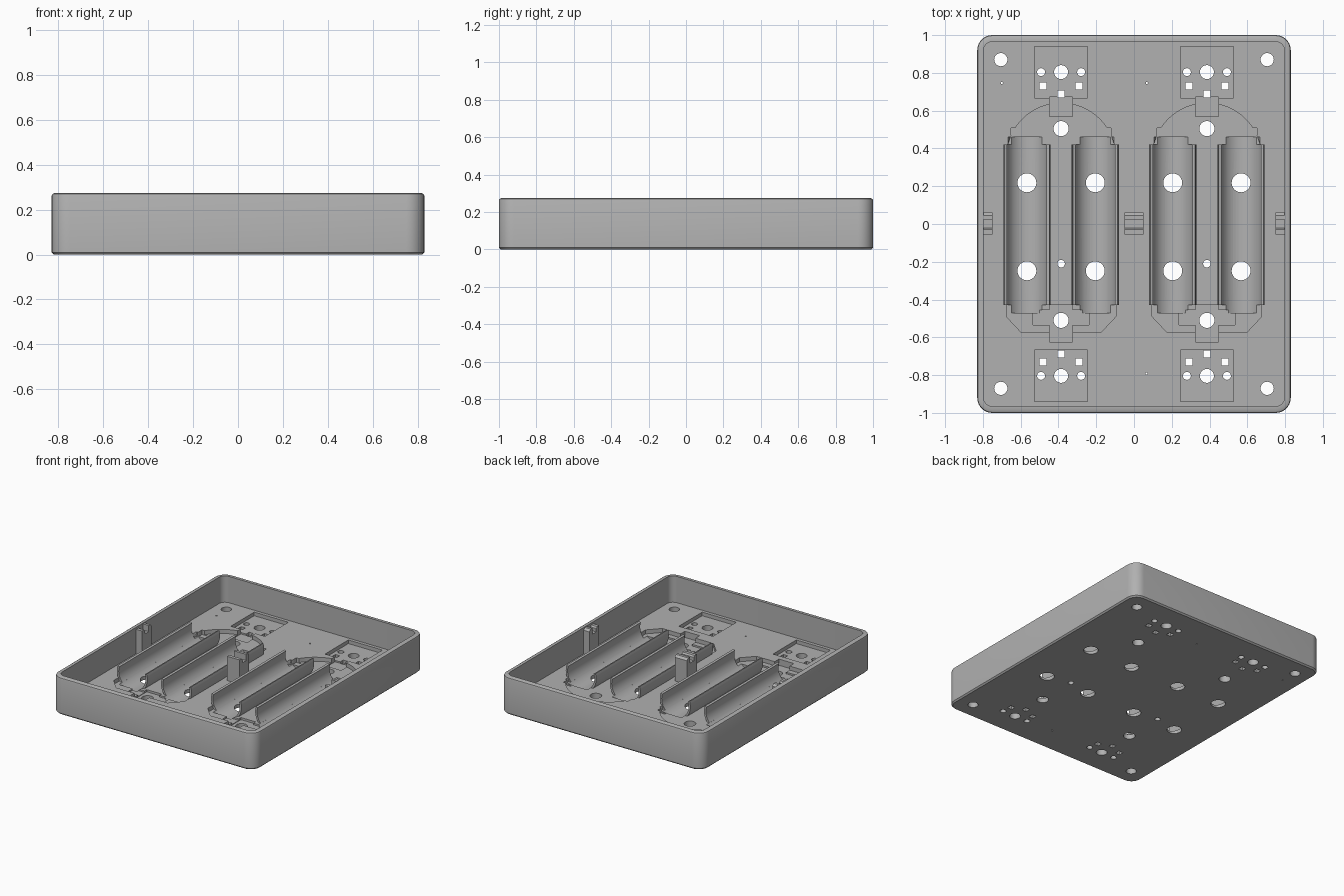
import bpy, bmesh, math

if "Cube" in bpy.data.objects:
    bpy.data.objects.remove(bpy.data.objects["Cube"])

grey = bpy.data.materials.new("grey_plastic")
grey.diffuse_color = (0.44, 0.44, 0.44, 1)
grey.use_nodes = True
grey.node_tree.nodes["Principled BSDF"].inputs["Base Color"].default_value = grey.diffuse_color

FLOOR, RECESS, TOP = 0.08, 0.05, 0.275
CELL_R, CELL_Z = 0.11, 0.125
PAIR_X, CELL_DX = 0.386, 0.181


def finish(name, bm):
    bmesh.ops.recalc_face_normals(bm, faces=bm.faces[:])
    me = bpy.data.meshes.new(name)
    bm.to_mesh(me)
    bm.free()
    me.materials.append(grey)
    ob = bpy.data.objects.new(name, me)
    bpy.context.collection.objects.link(ob)
    return ob


def loft(name, rings):
    """Closed solid through a list of equal-length point rings."""
    bm = bmesh.new()
    vs = [[bm.verts.new(p) for p in r] for r in rings]
    n = len(vs[0])
    for a, b in zip(vs, vs[1:]):
        for i in range(n):
            j = (i + 1) % n
            bm.faces.new((a[i], a[j], b[j], b[i]))
    bm.faces.new(vs[0])
    bm.faces.new(vs[-1])
    return finish(name, bm)


def prism(name, pts, z0, z1):
    return loft(name, [[(x, y, z) for x, y in pts] for z in (z0, z1)])


def extrude_y(name, pts, y0, y1):
    return loft(name, [[(x, y, z) for x, z in pts] for y in (y0, y1)])


def rect(x0, x1, y0, y1):
    return [(x0, y0), (x1, y0), (x1, y1), (x0, y1)]


def circle(x, y, r, n=32):
    return [(x + r * math.cos(2 * math.pi * i / n), y + r * math.sin(2 * math.pi * i / n)) for i in range(n)]


def rounded(hx, hy, r, z):
    pts = []
    for k, (sx, sy) in enumerate(((1, 1), (-1, 1), (-1, -1), (1, -1))):
        for i in range(9):
            a = math.pi / 2 * (k + i / 8)
            pts.append((sx * (hx - r) + r * math.cos(a), sy * (hy - r) + r * math.sin(a), z))
    return pts


# Tray body: outer wall, softened rim, inner wall and floor in one shell
body = loft("tray", [
    rounded(0.82, 0.99, 0.07, 0), rounded(0.83, 1.0, 0.08, 0.01),
    rounded(0.83, 1.0, 0.08, 0.262), rounded(0.827, 0.997, 0.077, 0.27),
    rounded(0.817, 0.987, 0.067, TOP), rounded(0.797, 0.965, 0.047, TOP),
    rounded(0.797, 0.965, 0.047, FLOOR)])


def cut(cutter):
    m = body.modifiers.new("cut", 'BOOLEAN')
    m.operation, m.solver, m.object = 'DIFFERENCE', 'EXACT', cutter
    bpy.context.view_layer.objects.active = body
    bpy.ops.object.modifier_apply(modifier=m.name)
    bpy.data.objects.remove(cutter, do_unlink=True)


def pocket(pts, z):
    cut(prism("cutter", pts, z, 0.2))


def hole(x, y, r, n=32):
    cut(prism("cutter", circle(x, y, r, n), -0.1, 0.2))


for s in (-1, 1):
    cx = s * PAIR_X
    # Oval recess around each pair of cells
    oval = [(cx + 0.29 * math.cos(math.pi * i / 32), 0.35 + 0.29 * math.sin(math.pi * i / 32)) for i in range(33)]
    oval += [(cx - 0.29, -0.49), (cx - 0.21, -0.575), (cx + 0.21, -0.575), (cx + 0.29, -0.49)]
    pocket(oval, RECESS)
    # Contact notches
    pocket(rect(cx - 0.061, cx + 0.061, 0.57, 0.672), RECESS - 0.008)
    pocket(rect(cx - 0.148, cx + 0.148, -0.535, -0.455), RECESS - 0.012)
    pocket(rect(cx - 0.061, cx + 0.061, -0.625, -0.43), RECESS - 0.016)
    for t in (-1, 1):
        x = cx + t * 0.243
        pocket(rect(x - 0.021, x + 0.021, 0.472, 0.508), RECESS - 0.004)
    # Round-bottomed cell channels with drain holes
    for t in (-1, 1):
        x = cx + t * CELL_DX
        cut(extrude_y("cutter", circle(x, CELL_Z, CELL_R, 48), -0.47, 0.46))
        for y in (0.218, -0.248):
            hole(x, y, 0.05)
    # Middle holes
    hole(cx, 0.505, 0.04)
    hole(cx, -0.51, 0.04)
    hole(cx, -0.21, 0.02, 20)
    # Socket pockets with round and square holes
    for t in (-1, 1):
        y = t * 0.804
        pocket(rect(cx - 0.14, cx + 0.14, y - 0.137, y + 0.137), RECESS + 0.003)
        hole(cx, y, 0.037)
        for dx in (-0.106, 0.106):
            hole(cx + dx, y, 0.021, 20)
        for dx, dy in ((-0.095, 0.073), (0.095, 0.073), (0, 0.115)):
            px, py = cx + dx, y - t * dy
            cut(prism("cutter", rect(px - 0.018, px + 0.018, py - 0.018, py + 0.018), -0.1, 0.2))
        # Corner screw holes
        hole(s * 0.705, t * 0.87, 0.035)
# Pin holes
for x, y in ((-0.70, 0.747), (0.068, 0.747), (0.066, -0.792)):
    hole(x, y, 0.006, 8)

# Curved clip walls on both sides of every cell
a0 = math.asin((RECESS - 0.002 - CELL_Z) / CELL_R)
a1 = math.asin(0.035 / CELL_R)
arc = [a0 + (a1 - a0) * i / 10 for i in range(11)]
section = [(CELL_R * math.cos(a), CELL_R * math.sin(a)) for a in arc]
section += [(0.125 * math.cos(a), 0.125 * math.sin(a)) for a in reversed(arc)]
parts = [body]
for s in (-1, 1):
    for t in (-1, 1):
        for u in (-1, 1):
            x = s * PAIR_X + t * CELL_DX
            parts.append(extrude_y("cell_clip", [(x + u * px, CELL_Z + pz) for px, pz in section], -0.43, 0.42))

# Lid catch posts: stepped block with a slot in the top
post = [(-0.055, FLOOR - 0.01), (0.06, FLOOR - 0.01), (0.06, 0.255), (0.045, 0.27), (0.025, 0.27),
        (0.025, 0.225), (-0.02, 0.225), (-0.02, 0.25), (-0.03, 0.26), (-0.055, 0.26)]
for name, x0, x1 in (("center_post", -0.05, 0.05), ("left_post", -0.8, -0.75), ("right_post", 0.75, 0.8)):
    parts.append(loft(name, [[(x, y, z) for y, z in post] for x in (x0, x1)]))

# Smooth the curves, keep the edges crisp
for ob in parts:
    bpy.ops.object.select_all(action='DESELECT')
    ob.select_set(True)
    bpy.context.view_layer.objects.active = ob
    bpy.ops.object.shade_smooth_by_angle(angle=math.radians(30))
